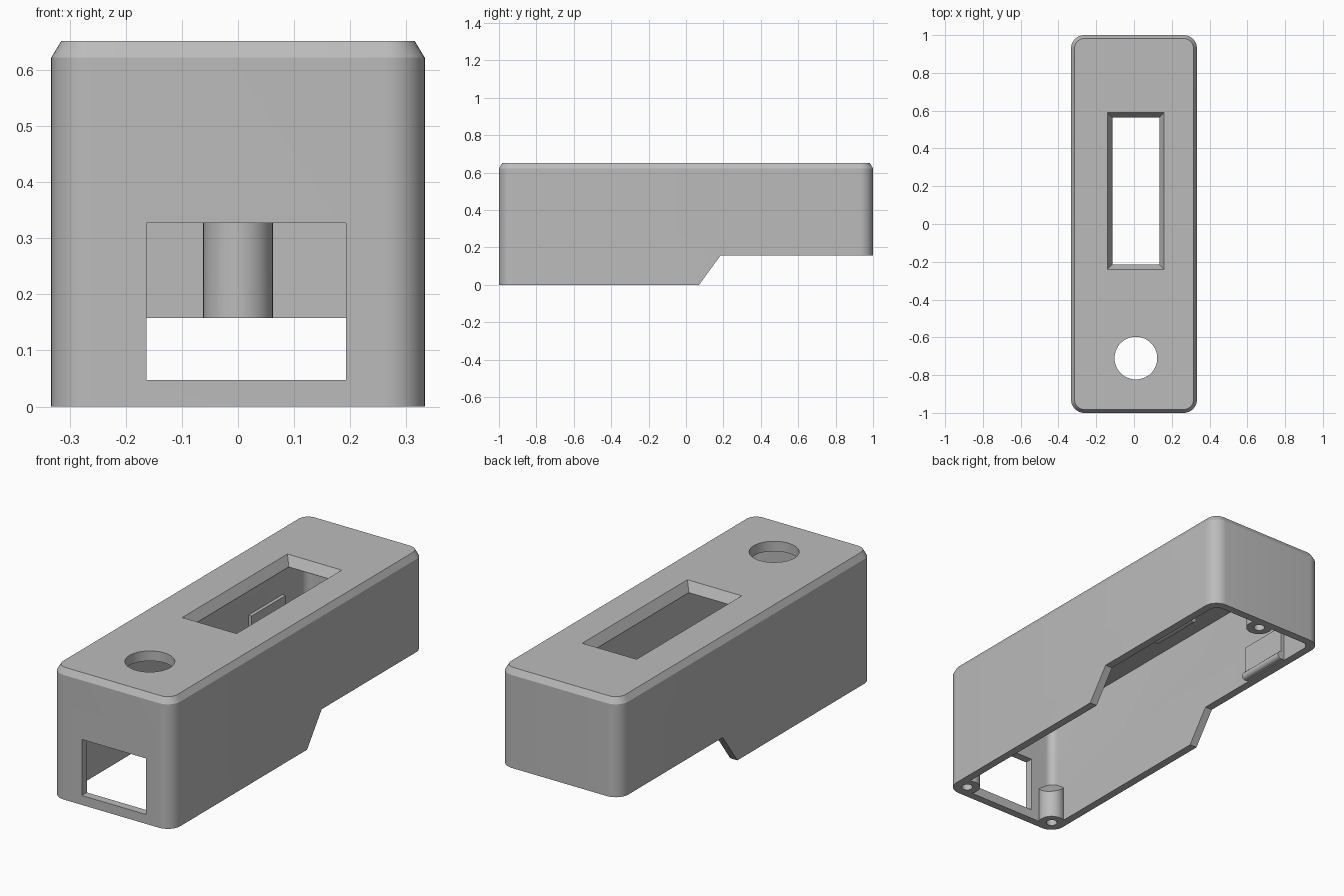
import bpy, bmesh, math
from mathutils import Vector

if "Cube" in bpy.data.objects:
    bpy.data.objects.remove(bpy.data.objects["Cube"], do_unlink=True)

grey = bpy.data.materials.new("plain grey")
grey.use_nodes = True
COLOUR = (0.5, 0.5, 0.5, 1)
grey.diffuse_color = COLOUR
grey.node_tree.nodes["Principled BSDF"].inputs["Base Color"].default_value = COLOUR


def loft(name, rings):
    """Solid skinned through rings of equal point count, capped at both ends."""
    bm = bmesh.new()
    loops = [[bm.verts.new(p) for p in ring] for ring in rings]
    n = len(loops[0])
    for a, b in zip(loops, loops[1:]):
        for i in range(n):
            j = (i + 1) % n
            bm.faces.new((a[i], a[j], b[j], b[i]))
    bm.faces.new(loops[0][::-1])
    bm.faces.new(loops[-1])
    bmesh.ops.recalc_face_normals(bm, faces=bm.faces)
    mesh = bpy.data.meshes.new(name)
    bm.to_mesh(mesh)
    bm.free()
    mesh.materials.append(grey)
    ob = bpy.data.objects.new(name, mesh)
    bpy.context.collection.objects.link(ob)
    return ob


def rounded(hx, hy, r, z, seg=10):
    """Rounded rectangle ring centred on the origin."""
    pts = []
    for k, (sx, sy) in enumerate(((1, 1), (-1, 1), (-1, -1), (1, -1))):
        for i in range(seg + 1):
            a = math.pi / 2 * (k + i / seg)
            pts.append((sx * (hx - r) + r * math.cos(a), sy * (hy - r) + r * math.sin(a), z))
    return pts


def rect(x0, x1, y0, y1, z):
    return [(x0, y0, z), (x1, y0, z), (x1, y1, z), (x0, y1, z)]


def box(name, x0, x1, y0, y1, z0, z1):
    return loft(name, [rect(x0, x1, y0, y1, z0), rect(x0, x1, y0, y1, z1)])


def circle(c, r, z, n=40, lean=(0, 0)):
    """Circle ring; lean tilts it upward along a direction."""
    ring = []
    for i in range(n):
        d = Vector((math.cos(i * math.tau / n), math.sin(i * math.tau / n))) * r
        ring.append((c[0] + d.x, c[1] + d.y, z + d.dot(Vector(lean))))
    return ring


def combine(target, tool, operation):
    mod = target.modifiers.new("combine", 'BOOLEAN')
    mod.operation, mod.solver, mod.object = operation, 'EXACT', tool
    bpy.context.view_layer.objects.active = target
    bpy.ops.object.modifier_apply(modifier=mod.name)
    bpy.data.objects.remove(tool, do_unlink=True)


# Outer body with a chamfered top edge
HX, HY, H, WALL, STEP = 0.333, 1.0, 0.652, 0.04, 0.158
case = loft("case_shell", [rounded(HX, HY, 0.07, 0), rounded(HX, HY, 0.07, 0.622),
                           rounded(HX - 0.018, HY - 0.018, 0.052, H)])

# Hollow interior, open below
combine(case, loft("cavity", [rounded(HX - WALL, HY - WALL, 0.04, z) for z in (-0.1, H - 0.05)]),
        'DIFFERENCE')

# Screw posts with slanted tops: two front corners and one at the back
s = math.sqrt(0.5)
posts = [((0.265, -0.931), 0.0, 0.2, (s, -s)), ((-0.265, -0.931), 0.0, 0.2, (-s, -s)),
         ((0, 0.935), STEP, 0.45, (0, 1))]
for c, z0, z1, lean in posts:
    combine(case, loft("post", [circle(c, 0.062, z0), circle(c, 0.062, z1, lean=lean)]), 'UNION')
    combine(case, loft("screw_hole", [circle(c, 0.026, z, 24) for z in (z0 - 0.1, z0 + 0.12)]),
            'DIFFERENCE')

# Raised, sloping underside at the back
profile = [(0.07 - 0.073, -0.1), (0.185, STEP), (1.2, STEP), (1.2, -0.1)]
combine(case, loft("step_cutter", [[(x, y, z) for y, z in profile] for x in (-0.5, 0.5)]),
        'DIFFERENCE')

# Top window with sloped sides, round top hole, square front port
t = 0.025
combine(case, loft("window_cutter", [
    rect(-0.14 + t, 0.16 - t, -0.24 + t, 0.59 - t, H - 0.1),
    rect(-0.14 + t, 0.16 - t, -0.24 + t, 0.59 - t, H - 0.045),
    rect(-0.14, 0.16, -0.24, 0.59, H),
    rect(-0.14, 0.16, -0.24, 0.59, H + 0.1)]), 'DIFFERENCE')
combine(case, loft("hole_cutter", [circle((0.01, -0.71), 0.113, z, 56) for z in (H - 0.1, H + 0.1)]),
        'DIFFERENCE')
combine(case, box("port_cutter", -0.163, 0.193, -1.1, -0.9, 0.047, 0.327), 'DIFFERENCE')

# Snap tabs on the inner side walls, each with a rounded bead along its foot
parts = [case]
for side, label in ((1, "left"), (-1, "right")):
    xa, xb = sorted((side * 0.276, side * (HX - WALL + 0.005)))
    tab = box(label + "_snap_tab", xa, xb, 0.5, 0.77, STEP + 0.005, 0.34)
    bead = loft("bead", [[(side * 0.276 + p[0], y, p[1]) for p in circle((0, 0), 0.02, 0, 20)]
                         for y in (0.5, 0.77)])
    for v in bead.data.vertices:
        v.co.x, v.co.z = v.co.x, v.co.z + STEP + 0.022
    combine(tab, bead, 'UNION')
    parts.append(tab)

# Smooth the rounded corners, keep the edges sharp
bpy.ops.object.select_all(action='DESELECT')
for ob in parts:
    ob.select_set(True)
bpy.context.view_layer.objects.active = case
bpy.ops.object.shade_smooth_by_angle(angle=math.radians(25))
